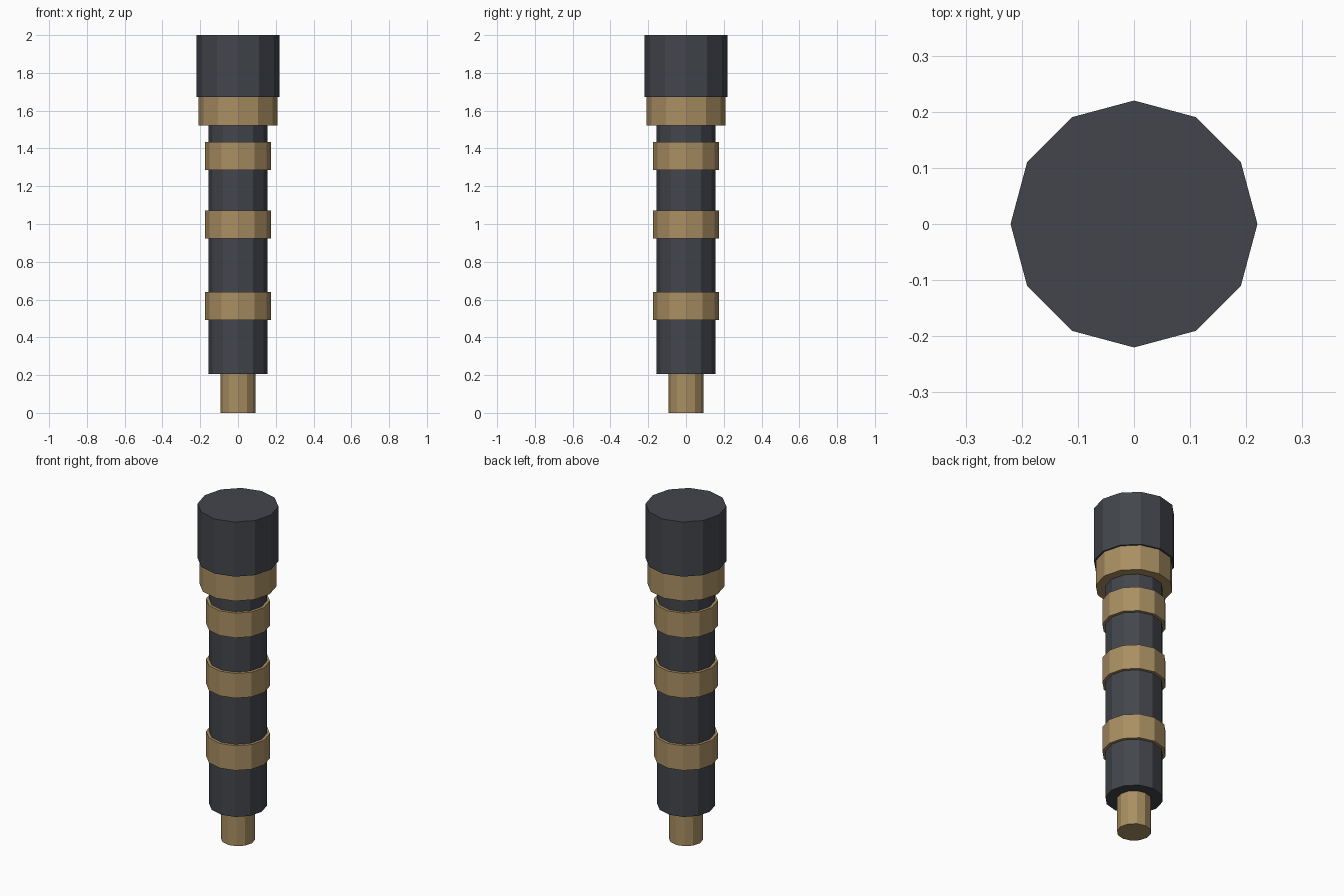
import bpy

if "Cube" in bpy.data.objects:
    bpy.data.objects.remove(bpy.data.objects["Cube"])


def material(name, color):
    mat = bpy.data.materials.new(name)
    mat.diffuse_color = (*color, 1.0)
    mat.use_nodes = True
    mat.node_tree.nodes["Principled BSDF"].inputs["Base Color"].default_value = mat.diffuse_color
    return mat


DARK = material("dark_metal", (0.055, 0.06, 0.072))
BRASS = material("brass", (0.40, 0.275, 0.125))


def drum(name, radius, bottom, top, mat):
    """Flat-shaded twelve-sided cylinder standing between two heights."""
    bpy.ops.mesh.primitive_cylinder_add(
        vertices=12, radius=radius, depth=top - bottom,
        location=(0, 0, (bottom + top) / 2))
    obj = bpy.context.object
    obj.name = name
    obj.data.materials.append(mat)
    return obj


# Lower tip and main shaft
drum("bottom_tip", 0.093, 0.0, 0.205, BRASS)
drum("shaft", 0.157, 0.205, 1.522, DARK)

# Grip bands around the shaft
for i, z in enumerate((0.565, 0.998, 1.359)):
    drum(f"grip_band_{i + 1}", 0.174, z - 0.074, z + 0.074, BRASS)

# Collar and wide head
drum("collar", 0.21, 1.522, 1.673, BRASS)
drum("head", 0.22, 1.673, 2.0, DARK)
